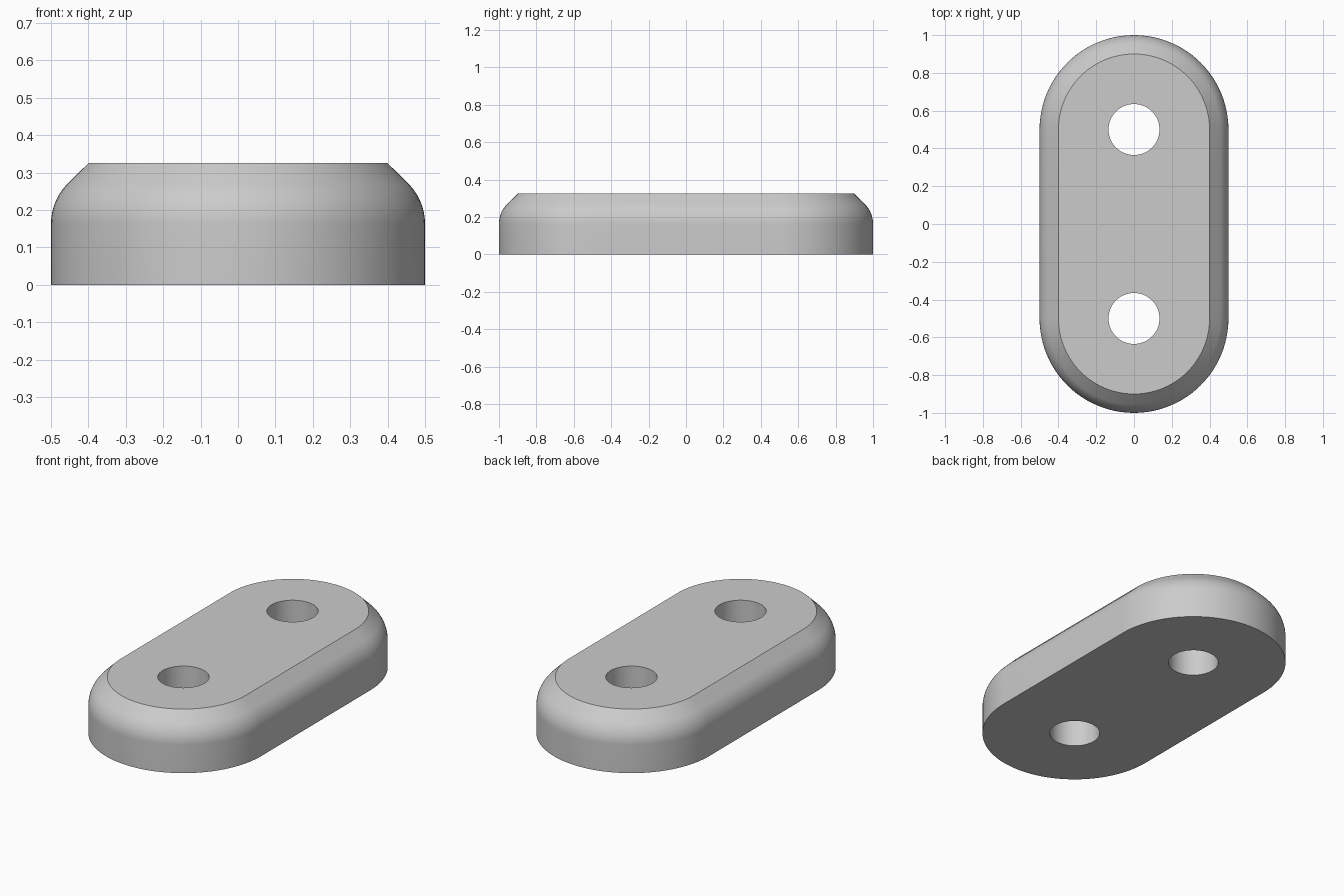
import bpy, bmesh, math

if "Cube" in bpy.data.objects:
    bpy.data.objects.remove(bpy.data.objects["Cube"])

SEG = 48          # segments per rounded end
HOLE_SEG = 64
HEIGHT = 0.325
CENTRE = 0.5      # distance of end and hole centres from the middle
HOLE_R = 0.135

# Edge profile (radius, z): upright wall, round shoulder, 45 degree chamfer
R = 0.154
Z0 = 0.271 - R * math.sin(math.pi / 4)
profile = [(0.5, 0.0)]
for i in range(13):
    a = math.pi / 4 * i / 12
    profile.append((0.5 - R * (1 - math.cos(a)), Z0 + R * math.sin(a)))
profile.append((0.4, HEIGHT))


def stadium(r, z):
    """Points of a slot outline with rounded ends at +y and -y."""
    pts = []
    for side in (0, 1):
        cy = CENTRE if side == 0 else -CENTRE
        for i in range(SEG + 1):
            a = math.pi * (side + i / SEG)
            pts.append((r * math.cos(a), cy + r * math.sin(a), z))
    return pts


def circle(cy, z):
    return [(HOLE_R * math.cos(math.tau * i / HOLE_SEG),
             cy + HOLE_R * math.sin(math.tau * i / HOLE_SEG), z)
            for i in range(HOLE_SEG)]


bm = bmesh.new()


def loft(rings):
    """Join closed rings with quads; return first and last ring."""
    loops = [[bm.verts.new(p) for p in ring] for ring in rings]
    n = len(loops[0])
    for a, b in zip(loops, loops[1:]):
        for i in range(n):
            j = (i + 1) % n
            bm.faces.new((a[i], a[j], b[j], b[i]))
    return loops[0], loops[-1]


# Outer wall and the two bolt hole walls
ends = [loft([stadium(r, z) for r, z in profile])]
for cy in (CENTRE, -CENTRE):
    ends.append(loft([circle(cy, 0.0), circle(cy, HEIGHT)]))

# Flat bottom and top, with the holes left open
for k in (0, 1):
    edges = []
    for pair in ends:
        ring = pair[k]
        edges += [bm.edges.get((ring[i - 1], ring[i])) for i in range(len(ring))]
    bmesh.ops.triangle_fill(bm, edges=edges, use_beauty=True, use_dissolve=False)

bmesh.ops.recalc_face_normals(bm, faces=bm.faces)
mesh = bpy.data.meshes.new("link_plate")
bm.to_mesh(mesh)
bm.free()

plate = bpy.data.objects.new("link_plate", mesh)
bpy.context.collection.objects.link(plate)

grey = bpy.data.materials.new("plain grey")
grey.diffuse_color = (0.6, 0.6, 0.6, 1.0)
grey.use_nodes = True
grey.node_tree.nodes["Principled BSDF"].inputs["Base Color"].default_value = grey.diffuse_color
mesh.materials.append(grey)

# Smooth curves, sharp rims
bpy.context.view_layer.objects.active = plate
plate.select_set(True)
bpy.ops.object.shade_smooth_by_angle(angle=math.radians(30))
